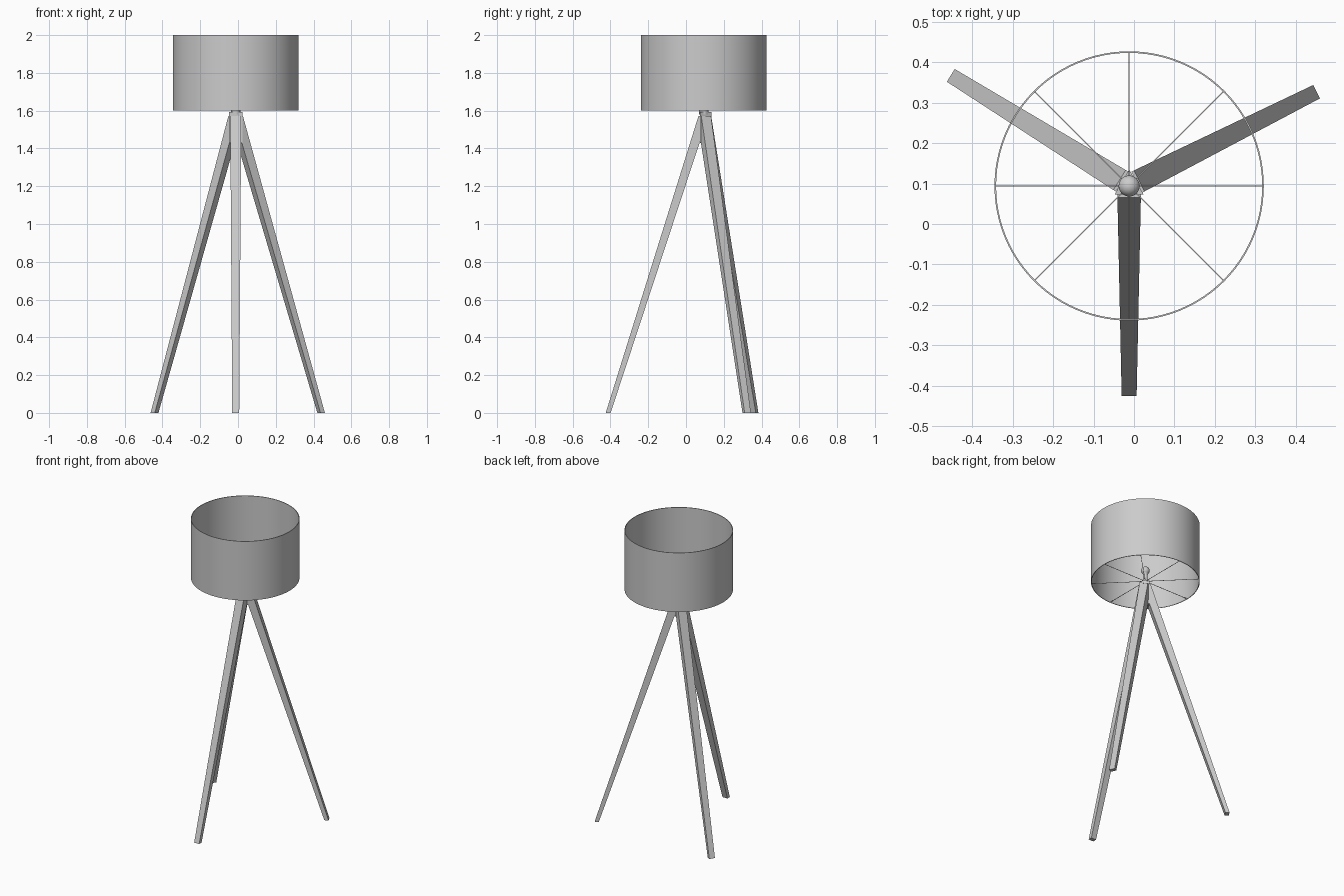
import bpy, bmesh, math
from mathutils import Vector

if "Cube" in bpy.data.objects:
    bpy.data.objects.remove(bpy.data.objects["Cube"])

CX, CY = -0.012, 0.094  # lamp axis


def make(name, verts, faces, smooth=False):
    me = bpy.data.meshes.new(name)
    me.from_pydata(verts, [], faces)
    bm = bmesh.new()
    bm.from_mesh(me)
    bmesh.ops.remove_doubles(bm, verts=bm.verts, dist=1e-6)
    bmesh.ops.recalc_face_normals(bm, faces=bm.faces)
    bm.to_mesh(me)
    bm.free()
    ob = bpy.data.objects.new(name, me)
    bpy.context.collection.objects.link(ob)
    ob.location = (CX, CY, 0)
    if smooth:
        bpy.ops.object.select_all(action='DESELECT')
        ob.select_set(True)
        bpy.context.view_layer.objects.active = ob
        bpy.ops.object.shade_smooth_by_angle(angle=math.radians(35))
    return ob


def lathe(name, profile, n, closed=False, smooth=True):
    """Spin an (r, z) profile around the lamp axis."""
    m = len(profile)
    verts = [(r * math.cos(2 * math.pi * i / n), r * math.sin(2 * math.pi * i / n), z)
             for i in range(n) for r, z in profile]
    faces = []
    for i in range(n):
        a, b = i * m, (i + 1) % n * m
        for j in range(m if closed else m - 1):
            k = (j + 1) % m
            if profile[j][0] < 1e-6:
                faces.append((a + j, b + k, a + k))
            elif profile[k][0] < 1e-6:
                faces.append((a + j, b + j, a + k))
            else:
                faces.append((a + j, b + j, b + k, a + k))
    return make(name, verts, faces, smooth)


# Open drum shade with a thin wall
lathe("shade", [(0.333, 1.6), (0.333, 2.0), (0.329, 2.0), (0.329, 1.6)], 96, closed=True)

# Eight thin spokes carrying the shade
for i in range(8):
    t = 0.0012
    v = [(x, y, z) for x in (0.012, 0.330) for y in (-t, t) for z in (1.605 - t, 1.605 + t)]
    f = [(0, 1, 3, 2), (4, 6, 7, 5), (0, 4, 5, 1), (2, 3, 7, 6), (0, 2, 6, 4), (1, 5, 7, 3)]
    make(f"shade_spoke_{i + 1}", v, f).rotation_euler.z = i * math.pi / 4

# Socket and round bulb
lathe("socket", [(0, 1.58), (0.024, 1.58), (0.024, 1.602), (0.014, 1.602),
                 (0.014, 1.642), (0, 1.642)], 32)
bulb = [(0, 1.64), (0.012, 1.64), (0.013, 1.652)]
bulb += [(0.026 * math.cos(math.radians(a)), 1.68 + 0.026 * math.sin(math.radians(a)))
         for a in range(-50, 90, 10)] + [(0, 1.706)]
lathe("bulb", bulb, 32)

# Triangular hub, flat sides facing the legs
hub = [(0.041 * math.cos(math.radians(a)), 0.041 * math.sin(math.radians(a)), z)
       for z in (1.43, 1.592) for a in (90, 210, 330)]
make("hub", hub, [(0, 2, 1), (3, 4, 5), (0, 1, 4, 3), (1, 2, 5, 4), (2, 0, 3, 5)])

# Three tapered splayed legs: side profile as (radius, height, half width)
prof = [(0.519, 0, 0.0185), (0.493, 0, 0.0185), (0.0205, 1.435, 0.028),
        (0.0205, 1.572, 0.029), (0.028, 1.572, 0.029)]
for name, ang in (("front_leg", 270), ("right_leg", 26.7), ("left_leg", 148.2)):
    n = len(prof)
    v = [(r, s * w, z) for s in (-1, 1) for r, z, w in prof]
    f = [tuple(range(n)), tuple(range(2 * n - 1, n - 1, -1))]
    f += [(i, (i + 1) % n, (i + 1) % n + n, i + n) for i in range(n)]
    make(name, v, f).rotation_euler.z = math.radians(ang)
